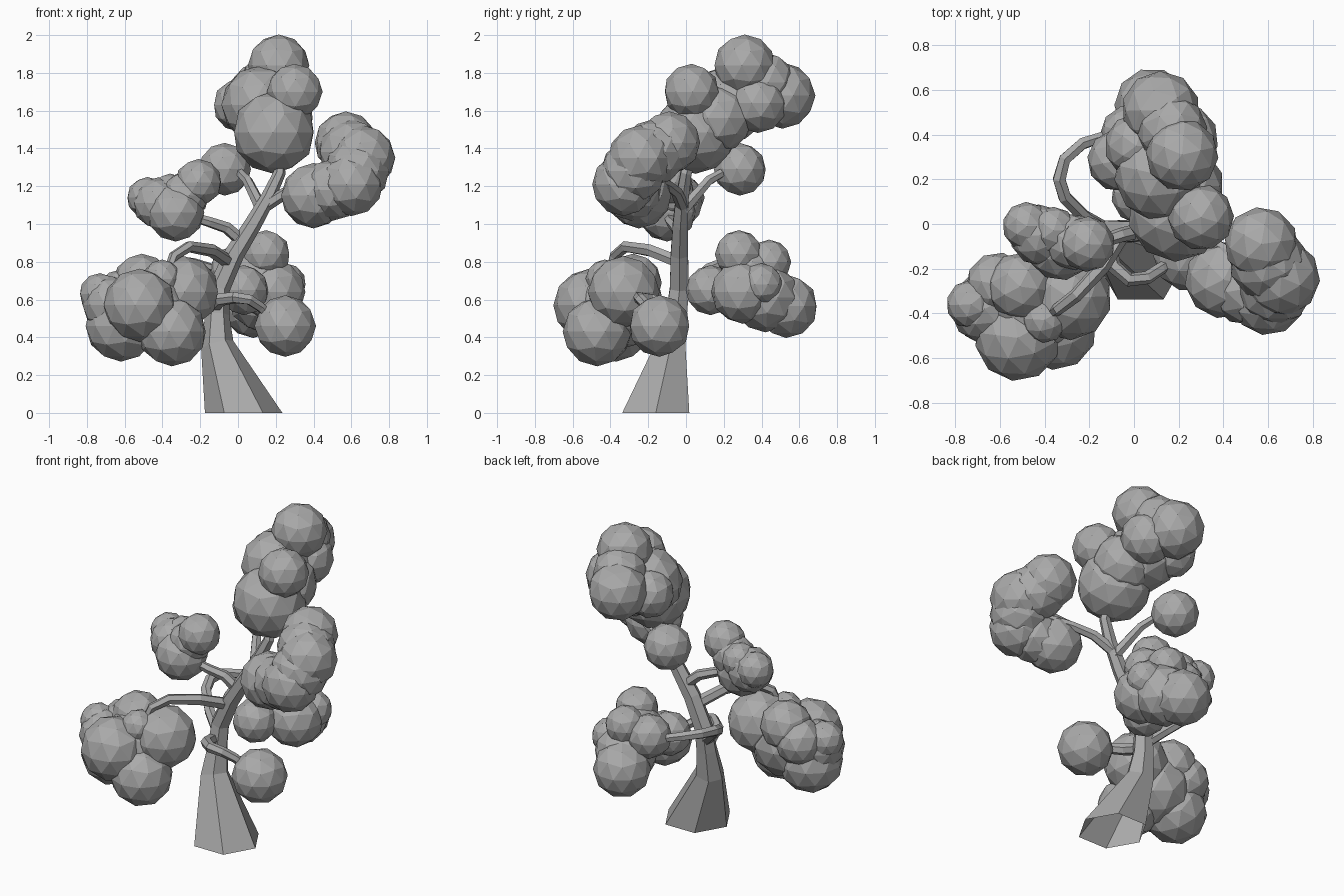
import bpy, bmesh, math, random
from mathutils import Vector, Matrix
random.seed(4)

grey = bpy.data.materials.new("dark_grey")
grey.diffuse_color = (.40, .40, .40, 1)


def finish(bm, name):
    bmesh.ops.recalc_face_normals(bm, faces=bm.faces)
    mesh = bpy.data.meshes.new(name)
    bm.to_mesh(mesh)
    bm.free()
    mesh.materials.append(grey)
    obj = bpy.data.objects.new(name, mesh)
    bpy.context.collection.objects.link(obj)
    return obj


def tube(name, points, sides=6, scale=1.15):
    """Open, flat-faced tapering tube through (x, y, z, radius) points."""
    bm = bmesh.new()
    pos = [Vector(p[:3]) for p in points]
    rings = []
    for i, p in enumerate(points):
        d = pos[min(i + 1, len(pos) - 1)] - pos[max(i - 1, 0)]
        if p[2] == 0:
            d = Vector((0, 0, 1))
        d.normalize()
        if i == 0:
            u = Vector((1, 0, 0)) if abs(d.x) < 0.8 else Vector((0, 0, 1))
        u = (u - d * u.dot(d)).normalized()
        v = d.cross(u)
        rings.append([bm.verts.new(pos[i] + p[3] * scale * (math.cos(a) * u + math.sin(a) * v))
                      for a in (math.tau * k / sides for k in range(sides))])
    for a, b in zip(rings, rings[1:]):
        for k in range(sides):
            n = (k + 1) % sides
            bm.faces.new((a[k], a[n], b[n], b[k]))
    return finish(bm, name)


def foliage(name, balls):
    """Cluster of overlapping faceted balls given as (x, y, z, radius)."""
    bm = bmesh.new()
    for x, y, z, r in balls:
        turn = Matrix.Rotation(random.uniform(0, math.tau), 4, 'Z')
        bmesh.ops.create_icosphere(bm, subdivisions=2, radius=r * 1.02,
                                   matrix=Matrix.Translation((x, y, z)) @ turn)
    return finish(bm, name)


# Trunk with flared six-sided foot
tube("trunk", [(.03, -.16, 0, .205), (-.11, -.08, .36, .088), (-.11, -.05, .52, .064),
               (-.10, -.035, .66, .058), (-.02, -.035, .84, .053), (.08, -.03, 1.0, .046),
               (.16, -.02, 1.14, .039), (.22, .0, 1.27, .033), (.21, .05, 1.42, .025)], scale=1)

# Branches
tube("branch_lower_left", [(-.05, -.04, .80, .032), (-.14, -.19, .86, .03),
                           (-.26, -.32, .88, .027), (-.34, -.38, .83, .024), (-.38, -.41, .72, .02)])
tube("branch_lower_back", [(-.10, -.04, .57, .03), (-.22, .03, .68, .028), (-.31, .12, .76, .028),
                           (-.335, .20, .79, .028), (-.31, .29, .80, .026), (-.23, .36, .79, .025),
                           (-.08, .41, .75, .02)])
tube("branch_lower_right", [(-.12, -.08, .57, .032), (-.09, -.19, .60, .03), (-.02, -.25, .61, .028),
                            (.06, -.24, .60, .026), (.12, -.20, .56, .024), (.20, -.15, .48, .02)])
tube("branch_upper_left", [(.02, -.03, .91, .03), (-.06, -.05, .98, .028),
                           (-.15, -.08, 1.01, .025), (-.28, -.10, 1.05, .02)])
tube("branch_upper_back", [(.13, -.02, 1.07, .03), (.09, .05, 1.15, .027),
                           (.05, .12, 1.23, .024), (.01, .19, 1.27, .021), (-.06, .28, 1.29, .018)])
tube("branch_upper_right", [(.15, -.02, 1.10, .03), (.26, -.05, 1.17, .027),
                            (.38, -.10, 1.21, .024), (.50, -.16, 1.24, .021), (.57, -.22, 1.3, .018)])

# Foliage clumps, each with a few inner balls filling the valleys
foliage("foliage_top", [(.215, .31, 1.84, .16), (.12, .51, 1.68, .172), (.19, .05, 1.485, .215),
                        (.30, .03, 1.70, .145), (.12, .22, 1.63, .205), (.01, .35, 1.63, .14),
                        (.22, .38, 1.64, .155), (.22, .17, 1.56, .18), (.17, .42, 1.75, .155)])
foliage("foliage_upper_right", [(.57, -.09, 1.43, .163), (.66, -.24, 1.35, .17),
                                (.60, -.33, 1.21, .165), (.40, -.25, 1.15, .17),
                                (.60, -.17, 1.38, .172), (.63, -.28, 1.28, .17), (.50, -.29, 1.18, .16)])
foliage("foliage_upper_left", [(-.33, -.10, 1.06, .15), (-.48, -.01, 1.14, .107),
                               (-.36, -.03, 1.16, .105), (-.21, -.09, 1.22, .122),
                               (-.42, -.05, 1.11, .135), (-.28, -.08, 1.15, .125)])
foliage("foliage_upper_back", [(-.07, .285, 1.29, .137)])
foliage("foliage_lower_right", [(.25, -.14, .46, .16)])
foliage("foliage_lower_left", [(-.52, -.51, .57, .19), (-.35, -.47, .43, .18),
                               (-.29, -.33, .64, .187), (-.62, -.37, .46, .185),
                               (-.73, -.36, .63, .108), (-.51, -.28, .69, .15),
                               (-.61, -.27, .62, .14), (-.40, -.43, .71, .10),
                               (-.46, -.37, .55, .215), (-.67, -.38, .57, .15)])
foliage("foliage_lower_back", [(.08, .53, .565, .165), (.15, .28, .84, .125), (.12, .44, .80, .115),
                               (.19, .30, .64, .165), (.03, .13, .65, .13), (-.02, .40, .75, .13),
                               (.13, .42, .61, .18), (.11, .34, .73, .16), (.25, .40, .68, .11)])
